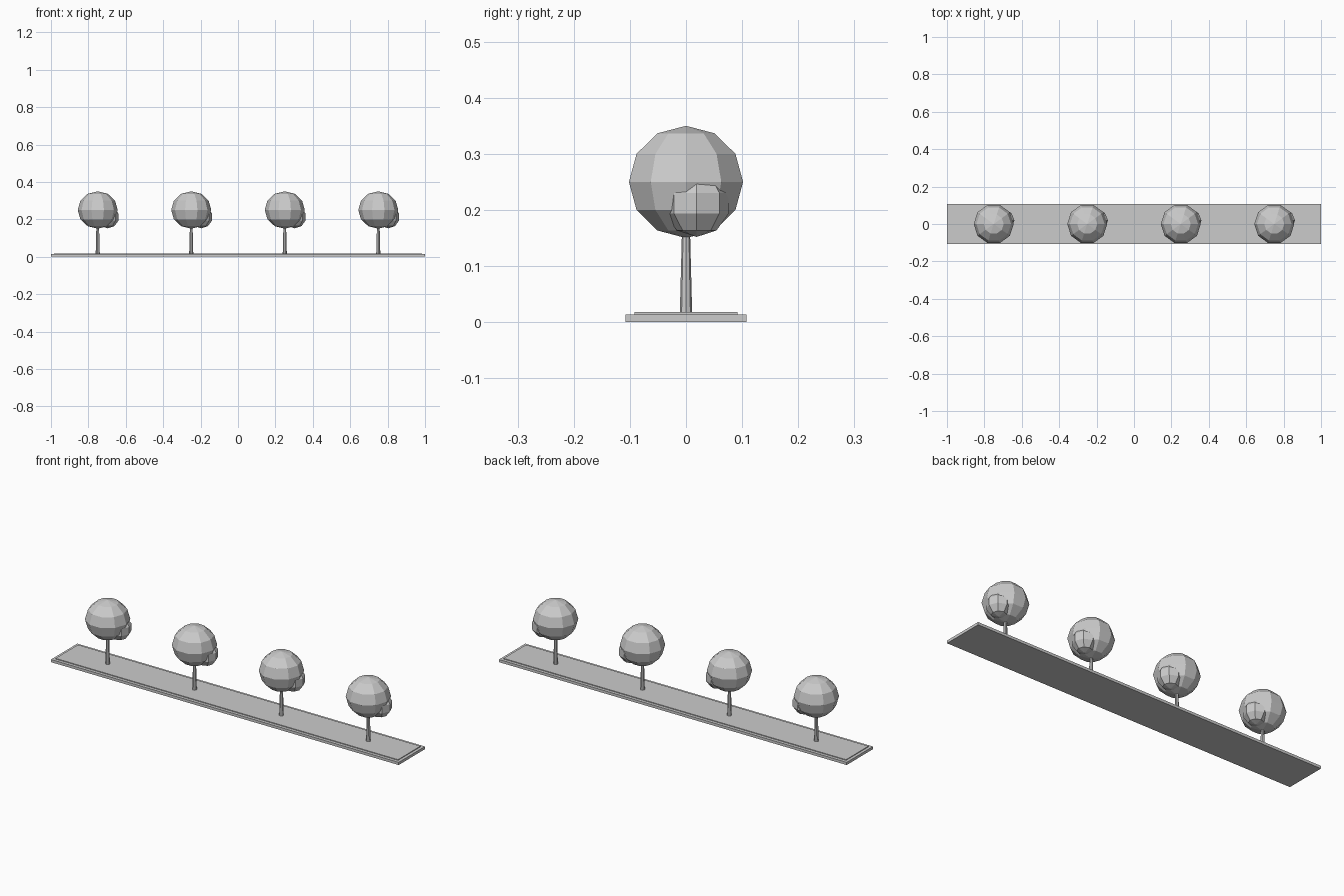
import bpy, math

if "Cube" in bpy.data.objects:
    bpy.data.objects.remove(bpy.data.objects["Cube"])

grey = bpy.data.materials.new("light grey")
grey.diffuse_color = (0.6, 0.6, 0.6, 1)
grey.use_nodes = True
grey.node_tree.nodes["Principled BSDF"].inputs["Base Color"].default_value = grey.diffuse_color


def add_mesh(name, verts, faces, loc):
    me = bpy.data.meshes.new(name)
    me.from_pydata(verts, [], faces)
    me.materials.append(grey)
    ob = bpy.data.objects.new(name, me)
    ob.location = loc
    bpy.context.collection.objects.link(ob)
    return ob


def slab(name, hx, hy, z0, z1):
    v = [(x, y, z) for z in (z0, z1)
         for x, y in ((-hx, -hy), (hx, -hy), (hx, hy), (-hx, hy))]
    f = [(3, 2, 1, 0), (4, 5, 6, 7)]
    f += [(i, (i + 1) % 4, (i + 1) % 4 + 4, i + 4) for i in range(4)]
    return add_mesh(name, v, f, (0, 0, 0))


def lathe(name, rings, n, loc, poles=None):
    """Rings of (radius, z) from bottom to top, capped flat or by pole points."""
    v = [(r * math.cos(math.tau * k / n), r * math.sin(math.tau * k / n), z)
         for r, z in rings for k in range(n)]
    f = [(j * n + k, j * n + (k + 1) % n, (j + 1) * n + (k + 1) % n, (j + 1) * n + k)
         for j in range(len(rings) - 1) for k in range(n)]
    last = (len(rings) - 1) * n
    if poles:
        b = len(v)
        v += [(0, 0, poles[0]), (0, 0, poles[1])]
        for k in range(n):
            f += [(b, (k + 1) % n, k), (b + 1, last + k, last + (k + 1) % n)]
    else:
        f += [tuple(reversed(range(n))), tuple(range(last, last + n))]
    return add_mesh(name, v, f, loc)


def ball(name, rxy, rz, segments, bands, loc):
    angles = [-math.pi / 2 + math.pi * j / bands for j in range(1, bands)]
    rings = [(rxy * math.cos(a), rz * math.sin(a)) for a in angles]
    return lathe(name, rings, segments, loc, (-rz, rz))


# Ground strip with a thin raised bed
slab("base_strip", 1.0, 0.108, 0.0, 0.014)
slab("raised_bed", 0.985, 0.092, 0.013, 0.018)

# Four identical trees
for i in range(4):
    x = -0.75 + 0.5 * i
    lathe(f"trunk_{i + 1}", [(0.011, 0.016), (0.007, 0.17)], 8, (x, 0, 0))
    ball(f"crown_{i + 1}", 0.107, 0.1, 10, 6, (x, 0, 0.25))
    ball(f"side_foliage_{i + 1}", 0.06, 0.06, 8, 5, (x + 0.054, 0.019, 0.212))
